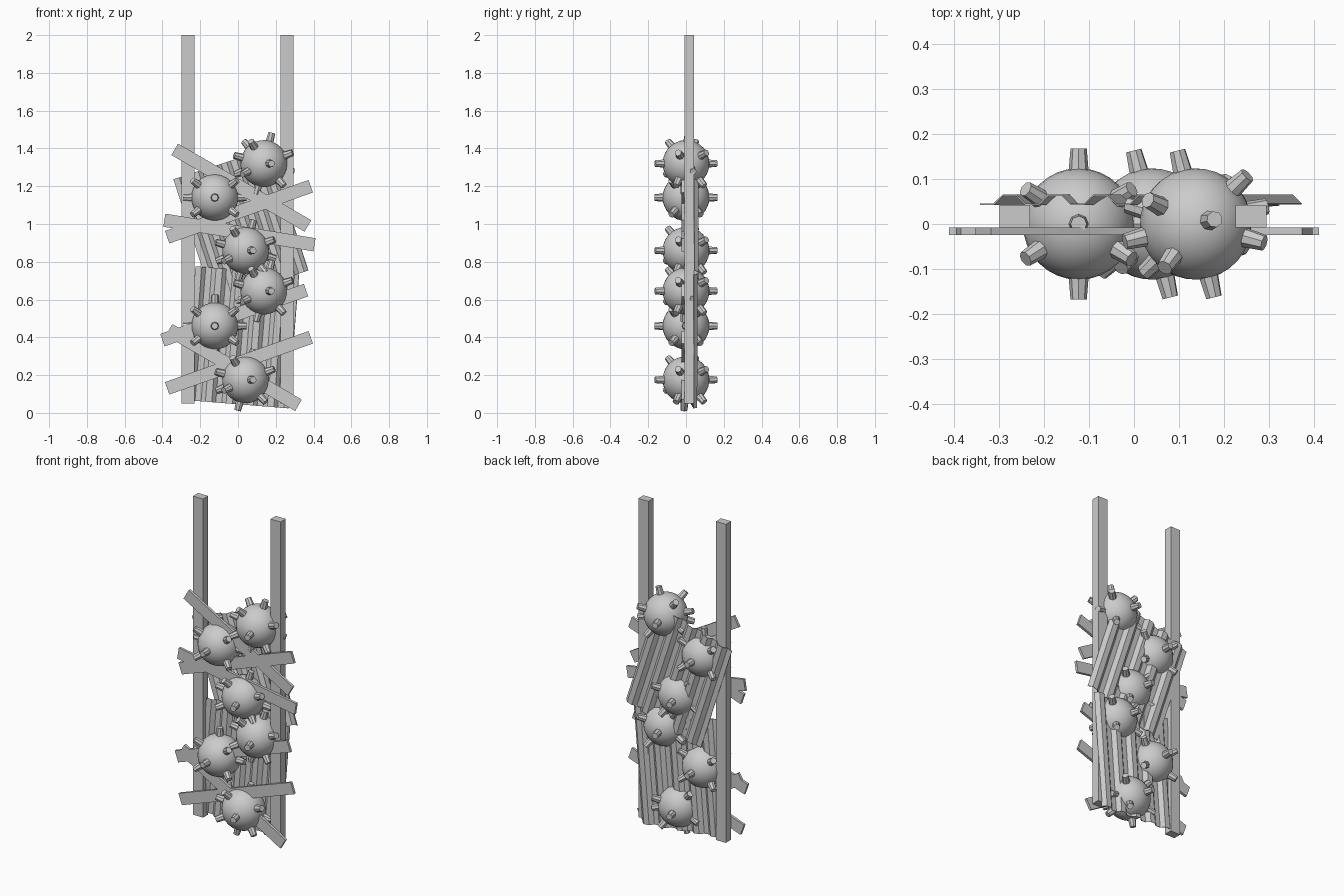
import bpy, bmesh, math
from mathutils import Matrix, Vector, Euler

old = bpy.data.objects.get("Cube")
if old:
    bpy.data.objects.remove(old, do_unlink=True)

# single plain grey
GREY = (0.6, 0.6, 0.6, 1.0)
mat = bpy.data.materials.new("plain_grey")
mat.use_nodes = True
mat.diffuse_color = GREY
mat.node_tree.nodes["Principled BSDF"].inputs["Base Color"].default_value = GREY


def finish(bm, name, matrix=None):
    mesh = bpy.data.meshes.new(name)
    bm.to_mesh(mesh)
    bm.free()
    mesh.materials.append(mat)
    obj = bpy.data.objects.new(name, mesh)
    bpy.context.collection.objects.link(obj)
    if matrix:
        obj.matrix_world = matrix
    return obj


def box(name, centre, size, tilt=0.0):
    bm = bmesh.new()
    bmesh.ops.create_cube(bm, size=1)
    bmesh.ops.scale(bm, vec=size, verts=bm.verts)
    finish(bm, name, Matrix.Translation(centre) @ Matrix.Rotation(-tilt, 4, 'Y'))


# upright posts
for side, x in (("right", -0.265), ("left", 0.26)):
    box(side + "_post", (x, 0.017, 1.025), (0.068, 0.05, 1.95))

# crooked planks nailed across the front, given by their end points
planks = [
    ((-0.335, 1.395), (0.37, 0.99)),
    ((-0.375, 0.93), (0.385, 1.2)),
    ((-0.39, 1.02), (0.405, 0.89)),
    ((-0.4, 0.385), (0.36, 0.65)),
    ((-0.375, 0.13), (0.385, 0.4)),
    ((-0.365, 0.44), (0.32, 0.04)),
]
for i, (a, b) in enumerate(planks):
    a, b = Vector(a), Vector(b)
    d, mid = b - a, (a + b) / 2
    box(f"plank_{i + 1}", (mid.x, -0.016, mid.y), (d.length, 0.016, 0.07),
        math.atan2(d.y, d.x))


# corrugated sheets with trapezoid ridges
def corrugated_sheet(name, centre, width, height, tilt, yaw, ridges=5):
    bm = bmesh.new()
    pitch = width / ridges
    profile = []
    for i in range(ridges):
        x = -width / 2 + i * pitch
        for f, y in ((0, -1), (0.3, -1), (0.5, 1), (0.8, 1)):
            profile.append((x + f * pitch, y * 0.01))
    profile.append((width / 2, -0.01))
    rows = [[bm.verts.new((x, y, z)) for x, y in profile]
            for z in (-height / 2, height / 2)]
    for i in range(len(profile) - 1):
        bm.faces.new((rows[0][i], rows[0][i + 1], rows[1][i + 1], rows[1][i]))
    turn = Matrix.Rotation(math.radians(yaw), 4, 'Z') @ \
        Matrix.Rotation(math.radians(-tilt), 4, 'Y')
    obj = finish(bm, name, Matrix.Translation(centre) @ turn)
    thick = obj.modifiers.new("thickness", 'SOLIDIFY')
    thick.thickness = 0.003
    thick.offset = 0


corrugated_sheet("upper_sheet", (0.015, 0.054, 0.995), 0.53, 0.68, 18, 0)
corrugated_sheet("lower_sheet", (0.02, 0.038, 0.4), 0.55, 0.71, -4.6, 2.5)


# spiked balls: six axis studs and eight diagonal studs
RADIUS, TIP = 0.124, 0.168
signs = (-1, 1)
studs = [Vector(v) * s for v in ((1, 0, 0), (0, 1, 0), (0, 0, 1)) for s in signs]
studs += [Vector((0.7 * a, 0.46 * b, 0.54 * c)).normalized()
          for a in signs for b in signs for c in signs]


def spiked_ball(name, x, z, turn):
    spot = Matrix.Translation((x, 0, z)) @ turn.to_matrix().to_4x4()
    bm = bmesh.new()
    bmesh.ops.create_uvsphere(bm, u_segments=32, v_segments=16, radius=RADIUS)
    for f in bm.faces:
        f.smooth = True
    finish(bm, name, spot)
    bm = bmesh.new()
    base = RADIUS - 0.015
    for d in studs:
        place = Matrix.Translation(d * (base + TIP) / 2) @ \
            d.to_track_quat('Z', 'Y').to_matrix().to_4x4()
        bmesh.ops.create_cone(bm, cap_ends=True, segments=8, radius1=0.023,
                              radius2=0.018, depth=TIP - base, matrix=place)
    finish(bm, name + "_studs", spot)


straight = Euler((0, 0, 0))
turned = Euler((0, math.radians(15), math.radians(14)))
balls = [(0.137, 1.32, turned), (-0.123, 1.14, straight), (0.04, 0.86, turned),
         (0.137, 0.645, turned), (-0.123, 0.46, straight), (0.04, 0.175, turned)]
for i, (x, z, turn) in enumerate(balls):
    spiked_ball(f"spiked_ball_{i + 1}", x, z, turn)
